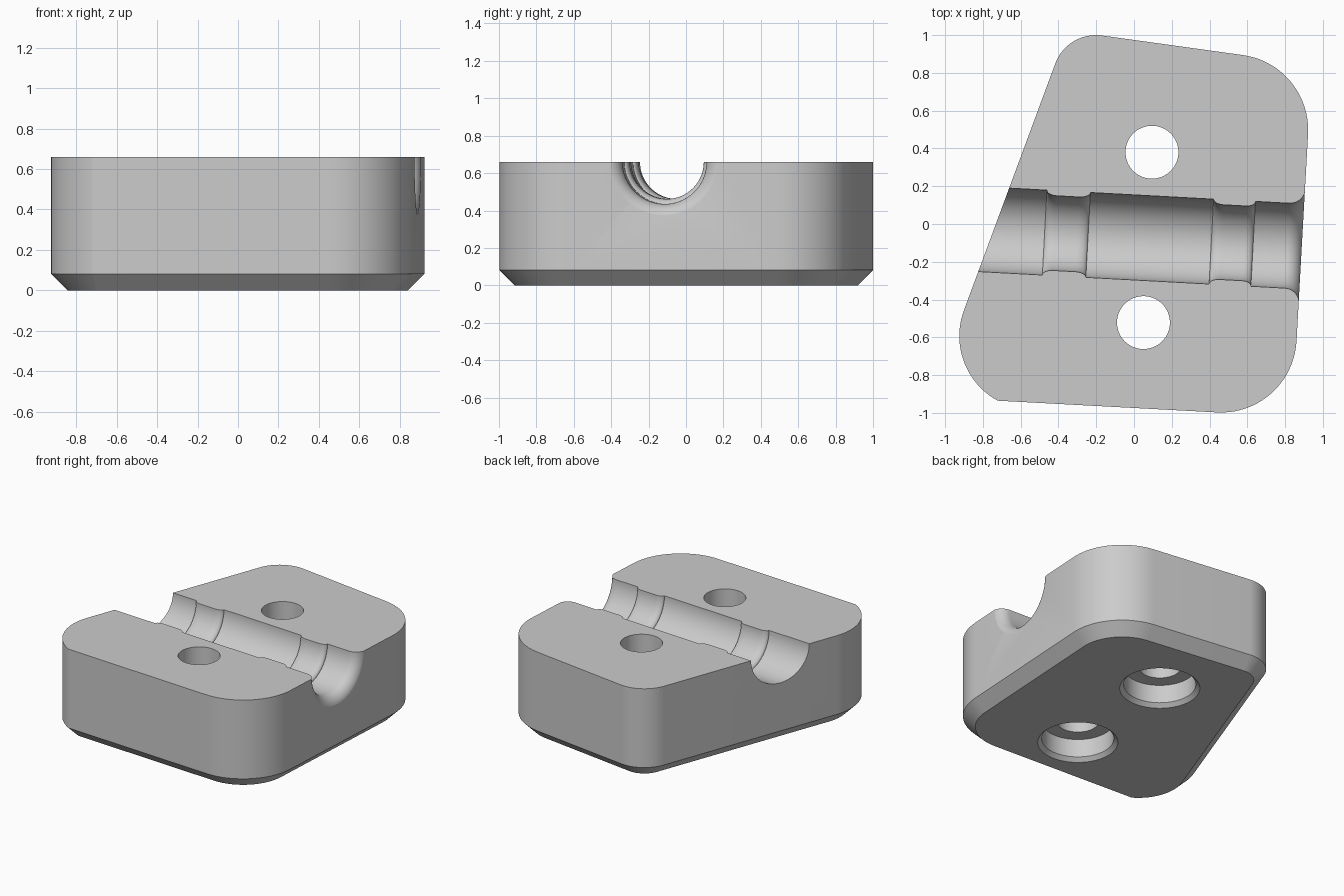
import bpy, bmesh
from math import sin, cos, radians, degrees, acos, pi, atan
from mathutils import Matrix

default = bpy.data.objects.get("Cube")
if default:
    bpy.data.objects.remove(default, do_unlink=True)

HEIGHT, CHAMFER = 0.66, 0.082

grey = bpy.data.materials.new("plain_grey")
grey.use_nodes = True
grey.diffuse_color = (0.6, 0.6, 0.6, 1)
grey.node_tree.nodes["Principled BSDF"].inputs["Base Color"].default_value = (0.6, 0.6, 0.6, 1)


def make_object(name, bm):
    bmesh.ops.recalc_face_normals(bm, faces=bm.faces)
    mesh = bpy.data.meshes.new(name)
    bm.to_mesh(mesh)
    bm.free()
    mesh.materials.append(grey)
    obj = bpy.data.objects.new(name, mesh)
    bpy.context.collection.objects.link(obj)
    return obj


def loft(name, rings):
    """Solid through a stack of equal-length point rings, capped at both ends."""
    bm = bmesh.new()
    loops = [[bm.verts.new(p) for p in ring] for ring in rings]
    for a, b in zip(loops, loops[1:]):
        for i in range(len(a)):
            j = (i + 1) % len(a)
            bm.faces.new((a[i], a[j], b[j], b[i]))
    bm.faces.new(loops[0])
    bm.faces.new(loops[-1])
    return make_object(name, bm)


def lathe(name, profile, matrix, sides):
    """Round solid about local z from (height, radius) pairs."""
    rings = [[matrix @ Matrix.Rotation(2 * pi * i / sides, 4, 'Z') @ Matrix.Translation((r, 0, h))
              @ Matrix.Identity(4).translation for i in range(sides)] for h, r in profile]
    return loft(name, rings)


def outline(inset, z, steps=20):
    """Skewed plate outline made of four corner arcs, moved inward by inset."""
    cut = 266.9 - degrees(acos((0.352 - inset) / (0.39 - inset)))
    corners = [(0.522, 0.498, 0.40, -3.2, 82), (-0.201, 0.77, 0.23, 82, 159.6),
               (-0.535, -0.593, 0.39, 159.6, cut), (0.461, -0.598, 0.40, 266.9, 356.8)]
    ring = []
    for cx, cy, r, start, end in corners:
        for i in range(steps + 1):
            a = radians(start + (end - start) * i / steps)
            ring.append((cx + (r - inset) * cos(a), cy + (r - inset) * sin(a), z))
    return ring


# Block with chamfered underside
block = loft("clamp_block", [outline(CHAMFER, 0), outline(0, CHAMFER), outline(0, HEIGHT)])

# Half-round channel with two rounded ribs and a flared right end
WIDE, NARROW, FLARE = 0.225, 0.198, 0.08


def quarter(start, end, r_start, r_end, rising, steps=12):
    """Convex quarter curve; tangent to the channel at its narrow end."""
    pts = []
    for i in range(steps + 1):
        t = pi / 2 * i / steps
        if rising:
            pts.append((start + (end - start) * sin(t), r_end + (r_start - r_end) * cos(t)))
        else:
            pts.append((start + (end - start) * (1 - cos(t)), r_start + (r_end - r_start) * sin(t)))
    return pts


channel = [(-1.2, WIDE)]
for a, b, c, d in [(-0.474, -0.42, -0.30, -0.243), (0.41, 0.465, 0.585, 0.632)]:
    channel += quarter(a, b, WIDE, NARROW, False) + quarter(c, d, NARROW, WIDE, True)
channel += quarter(0.812, 0.892, WIDE, WIDE + FLARE, True)
axis = (Matrix.Translation((0, -0.071, HEIGHT)) @ Matrix.Rotation(-atan(0.054), 4, 'Z')
        @ Matrix.Rotation(pi / 2, 4, 'Y'))
cutters = [lathe("channel_cutter", channel, axis, 96)]

# Bolt holes, counterbored from below with a chamfered rim
bolt_hole = [(-0.1, 0.367), (0.027, 0.24), (0.16, 0.24), (0.16, 0.14), (HEIGHT + 0.1, 0.14)]
for x, y in [(0.095, 0.38), (0.05, -0.522)]:
    cutters.append(lathe("bolt_hole_cutter", bolt_hole, Matrix.Translation((x, y, 0)), 64))

bpy.ops.object.select_all(action='DESELECT')
bpy.context.view_layer.objects.active = block
block.select_set(True)
for cutter in cutters:
    cutter.hide_render = True
    mod = block.modifiers.new("cut", 'BOOLEAN')
    mod.operation, mod.solver, mod.object = 'DIFFERENCE', 'EXACT', cutter
    bpy.ops.object.modifier_apply(modifier=mod.name)
    bpy.data.objects.remove(cutter, do_unlink=True)

bpy.ops.object.shade_smooth_by_angle(angle=radians(18))
